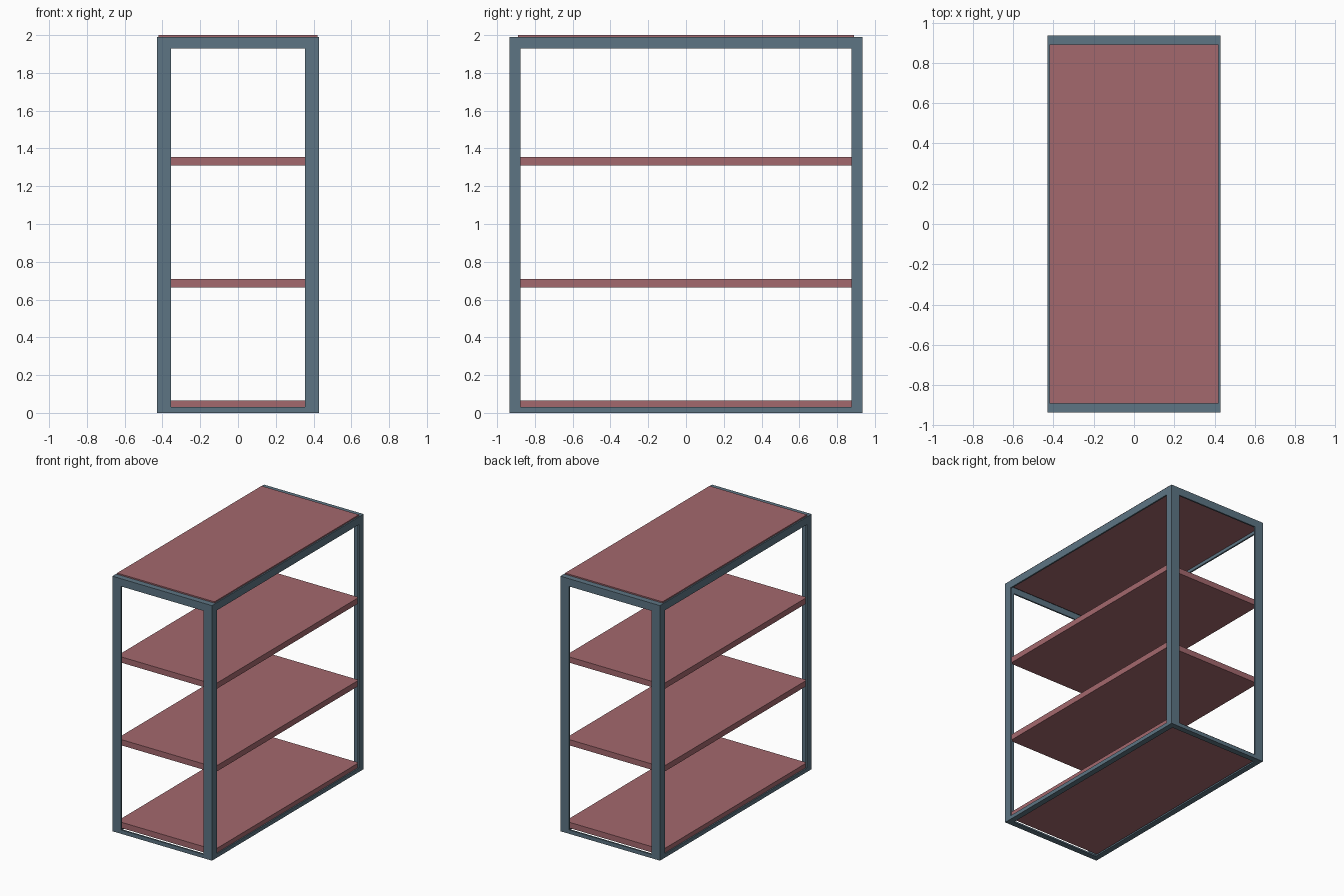
import bpy
import bmesh

if "Cube" in bpy.data.objects:
    bpy.data.objects.remove(bpy.data.objects["Cube"])

# Overall sizes
X, Y, TOP = 0.43, 0.935, 1.99
WALL = 0.012


def material(name, rgb):
    mat = bpy.data.materials.new(name)
    mat.use_nodes = True
    mat.diffuse_color = (*rgb, 1)
    bsdf = mat.node_tree.nodes["Principled BSDF"]
    bsdf.inputs["Base Color"].default_value = (*rgb, 1)
    return mat


steel = material("blue grey steel", (0.11, 0.178, 0.23))
board = material("dusty red board", (0.37, 0.138, 0.155))


def prism(name, profile, place, length, mat):
    """Extrude a flat outline; place(a, b, t) maps it into the model."""
    bm = bmesh.new()
    start = [bm.verts.new(place(a, b, -length / 2)) for a, b in profile]
    end = [bm.verts.new(place(a, b, length / 2)) for a, b in profile]
    bm.faces.new(start)
    bm.faces.new(end)
    for i in range(len(profile)):
        j = (i + 1) % len(profile)
        bm.faces.new((start[i], start[j], end[j], end[i]))
    bmesh.ops.recalc_face_normals(bm, faces=bm.faces)
    mesh = bpy.data.meshes.new(name)
    bm.to_mesh(mesh)
    bm.free()
    mesh.materials.append(mat)
    obj = bpy.data.objects.new(name, mesh)
    bpy.context.collection.objects.link(obj)
    return obj


def angle(a, b):
    """L-shaped outline with its outer corner at the origin."""
    return [(0, 0), (a, 0), (a, WALL), (WALL, WALL), (WALL, b), (0, b)]


# Corner posts: angle sections open towards the inside
for sx, side in ((1, "left"), (-1, "right")):
    for sy, end in ((-1, "front"), (1, "back")):
        prism(f"{end}_{side}_post", angle(0.075, 0.06),
              lambda a, b, t: (sx * (X - a), sy * (Y - b), t + TOP / 2),
              TOP, steel)

# Top and bottom rails: (name, outer height, direction inwards, leg, flange)
for level, z, up, leg, flange in (("top", TOP, -1, 0.06, 0.05),
                                  ("bottom", 0, 1, 0.03, 0.045)):
    outline = angle(flange, leg)
    for s, side, end in ((1, "left", "back"), (-1, "right", "front")):
        prism(f"{level}_{side}_rail", outline,
              lambda a, b, t: (s * (X - a), t, z + up * b), 2 * Y, steel)
        prism(f"{level}_{end}_rail", outline,
              lambda a, b, t: (t, s * (Y - a), z + up * b), 2 * X, steel)

# Four evenly spaced shelf boards
SX, SY, THICK = 0.42, 0.89, 0.045
footprint = [(-SX, -SY), (SX, -SY), (SX, SY), (-SX, SY)]
for i in range(4):
    middle = 2 - THICK / 2 - i * 0.645
    prism(f"shelf_{4 - i}", footprint,
          lambda a, b, t: (a, b, middle + t), THICK, board)
